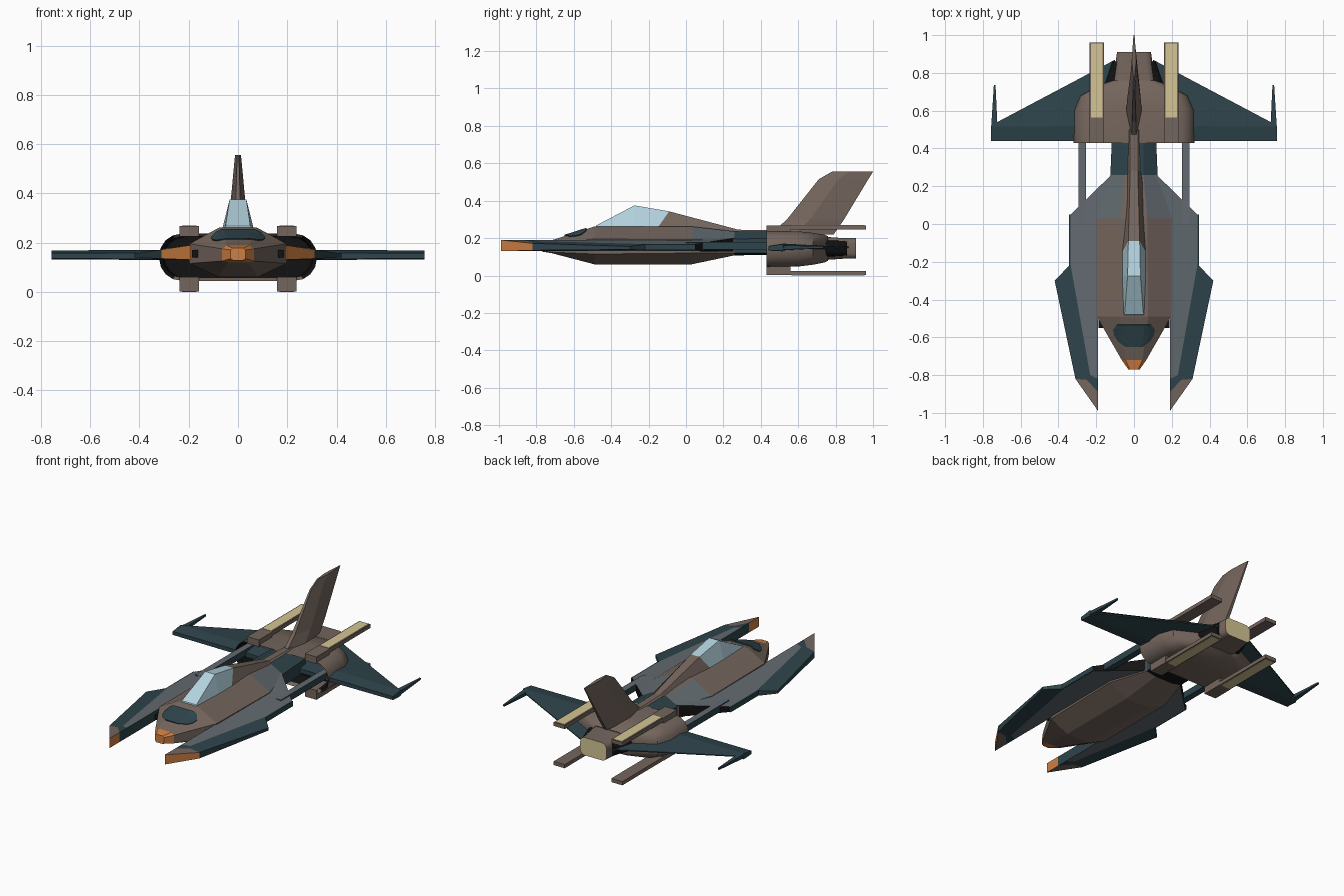
import bpy, bmesh, math
from mathutils import Vector
from mathutils.bvhtree import BVHTree

if "Cube" in bpy.data.objects:
    bpy.data.objects.remove(bpy.data.objects["Cube"])

COLOURS = {
    "brown_hull": (0.175, 0.132, 0.11), "slate_panel": (0.122, 0.144, 0.16),
    "dark_teal": (0.027, 0.058, 0.07), "cream": (0.66, 0.56, 0.30),
    "pale_glass": (0.46, 0.66, 0.745), "copper": (0.62, 0.21, 0.055),
    "black": (0.006, 0.006, 0.006),
}
NAMES = list(COLOURS)
BROWN, SLATE, TEAL, CREAM, GLASS, COPPER, BLACK = range(7)
for n, c in COLOURS.items():
    bpy.data.materials.new(n).diffuse_color = (*c, 1)


def finish(bm, name, rule, smooth=False):
    """Turn a bmesh into an object; rule gives the colour of each face."""
    bm.normal_update()
    bmesh.ops.recalc_face_normals(bm, faces=bm.faces[:])
    bm.normal_update()
    for f in bm.faces:
        f.material_index = rule(f.calc_center_median(), f.normal) if callable(rule) else rule
    me = bpy.data.meshes.new(name)
    bm.to_mesh(me)
    bm.free()
    for n in NAMES:
        me.materials.append(bpy.data.materials[n])
    ob = bpy.data.objects.new(name, me)
    bpy.context.collection.objects.link(ob)
    if smooth:
        bpy.ops.object.select_all(action='DESELECT')
        ob.select_set(True)
        bpy.context.view_layer.objects.active = ob
        bpy.ops.object.shade_smooth_by_angle(angle=math.radians(32))
    return ob


def loft(rings):
    """Skin a list of point rings and cap both ends."""
    bm = bmesh.new()
    vs = [[bm.verts.new(p) for p in r] for r in rings]
    n = len(vs[0])
    for a, b in zip(vs, vs[1:]):
        for i in range(n):
            bm.faces.new((a[i], a[(i + 1) % n], b[(i + 1) % n], b[i]))
    bm.faces.new(vs[0])
    bm.faces.new(vs[-1])
    return bm


def pair(name, rings, rule, smooth=False):
    """Build a loft on both sides of the craft."""
    for s, side in ((1, "right"), (-1, "left")):
        finish(loft([[(s * x, y, z) for x, y, z in r] for r in rings]), f"{name}_{side}", rule, smooth)


def box(x0, x1, y0, y1, z0, z1):
    return [[(x0, y, z0), (x1, y, z0), (x1, y, z1), (x0, y, z1)] for y in (y0, y1)]


def rounded(y, w, zb, zt, r, seg=4):
    """Rounded rectangle section."""
    zc, h = (zb + zt) / 2, (zt - zb) / 2
    pts = []
    for q, (sx, sz) in enumerate(((1, 1), (-1, 1), (-1, -1), (1, -1))):
        for k in range(seg + 1):
            a = math.pi / 2 * (q + k / seg)
            pts.append((sx * (w - r) + r * math.cos(a), y, zc + sz * (h - r) + r * math.sin(a)))
    return pts


# Fuselage: y, top half width, top z, side half width, upper z, lower z, bottom half width, bottom z
SECTIONS = [
    (-0.77, .022, .178, .03, .17, .135, .02, .128),
    (-0.72, .045, .188, .065, .175, .125, .04, .12),
    (-0.49, .075, .262, .197, .195, .115, .08, .06),
    (0.03, .07, .262, .20, .192, .12, .08, .06),
    (0.26, .05, .236, .125, .195, .12, .06, .108),
    (0.50, .05, .234, .115, .20, .12, .06, .11),
]
rings = []
for y, a, zt, b, zu, zl, c, zb in SECTIONS:
    half = [(a, zt), (b, zu), (b, zl), (c, zb)]
    rings.append([(x, y, z) for x, z in half] + [(-x, y, z) for x, z in reversed(half)])


def body_rule(c, n):
    if c.y < -0.73:
        return COPPER
    if c.y > 0.26:
        return BLACK if n.z < -0.2 else TEAL
    return SLATE if c.y > 0.1 and abs(c.x) > 0.05 and n.z > 0.1 else BROWN


bm = loft(rings)
tree = BVHTree.FromBMesh(bm)
finish(bm, "fuselage", body_rule)

# Teal hood plate laid on the nose
bm = bmesh.new()
outline = [(-.6, .0), (-.645, .045), (-.61, .09), (-.565, .115), (-.535, .1)]
rows = []
for y, w in ((-.65, .045), (-.62, .085), (-.59, .103), (-.56, .11), (-.533, .09)):
    row = []
    for k in range(9):
        hit = tree.ray_cast(Vector((w * (k / 4 - 1), y, 1)), Vector((0, 0, -1)))[0]
        row.append(bm.verts.new(hit + Vector((0, 0, .004))))
    rows.append(row)
for a, b in zip(rows, rows[1:]):
    for k in range(8):
        bm.faces.new((a[k], a[k + 1], b[k + 1], b[k]))
hood = finish(bm, "nose_hood_plate", TEAL)
mod = hood.modifiers.new("thickness", 'SOLIDIFY')
mod.thickness, mod.offset = 0.006, 0

# Canopy and spine: top y, top half width, top z, base y, base half width
SPINE = [
    (-.48, .05, .268, -.485, .055), (-.275, .034, .375, -.28, .063), (-.09, .03, .343, -.15, .063),
    (.28, .02, .245, .28, .045), (.50, .02, .241, .50, .04),
]
finish(loft([[(w, y, z), (b, yb, .225), (-b, yb, .225), (-w, y, z)] if i > 2 else
             [(w, y, z), (b, yb, .258), (-b, yb, .258), (-w, y, z)]
             for i, (y, w, z, yb, b) in enumerate(SPINE)]),
       "canopy_and_spine", lambda c, n: GLASS if c.y < -0.1 else BROWN)


# Side plates and forward prongs; their faces thin towards the outside
def plate(pts):
    return [[(x, y, .13 + .04 * (x - .19)) for x, y in pts],
            [(x, y, .19 - .15 * (x - .19)) for x, y in pts]]


pair("side_plate", plate([(.10, -.45), (.19, -.48), (.19, -.82), (.232, -.80), (.335, -.22),
                          (.335, .05), (.12, .26), (.10, .26)]),
     lambda c, n: SLATE if abs(n.z) > .5 else BLACK if n.y > .5 else TEAL)
pair("prong_edge", plate([(.19, -.82), (.19, -.89), (.25, -.825), (.31, -.82), (.42, -.30),
                          (.343, -.22), (.343, .05), (.335, .05), (.335, -.22), (.232, -.80)]), TEAL)
pair("prong_tip", plate([(.19, -.89), (.19, -.99), (.31, -.82), (.25, -.825)]),
     lambda c, n: BROWN if abs(n.z) > .5 else COPPER)
pair("prong_vent", box(.14, .187, -.55, -.45, .14, .17), BLACK)

# Rods joining the plates to the engine block
pair("link_rod", box(.255, .295, .0, .56, .14, .18), lambda c, n: SLATE if n.z > .5 else TEAL)

# Engine block with a hollow black intake
HULL = [(.56, .30, .06, .222, .08), (.45, .305, .058, .224, .08), (.43, .32, .045, .236, .09),
        (.60, .32, .048, .236, .09), (.68, .285, .058, .228, .08), (.74, .17, .07, .218, .06),
        (.76, .12, .08, .21, .05)]
finish(loft([rounded(*h) for h in HULL]), "engine_block",
       lambda c, n: BLACK if c.y < .57 and abs(c.x) < .311 and .055 < c.z < .2255 and
       (n.y < -.9 and c.y > .5 or n.dot(Vector((c.x, 0, c.z - .14))) < 0) else BROWN, True)

# Black rear recess and exhaust nozzle
finish(loft([rounded(.70, .17, .10, .19, .04), rounded(.86, .115, .105, .185, .035)]), "rear_recess", BLACK, True)
finish(loft([rounded(.70, .12, .08, .21, .04), rounded(.84, .10, .09, .20, .035), rounded(.91, .09, .09, .20, .03)]),
       "exhaust_nozzle", lambda c, n: CREAM if n.y > .9 else BROWN, True)

# Four long pods with cream outer panels
for label, z0, z1, face in (("upper", .225, .252, 1), ("lower", .022, .06, -1)):
    far, thick = (.268, .245) if face > 0 else (.002, .025)
    pair(f"{label}_pod", box(.158, .238, .43, .56, min(z0, far), max(z1, far)), BROWN)
    pair(f"{label}_pod_rail", box(.160, .236, .56, .962, min(far, thick), max(far, thick)), BROWN)
    p = far
    pair(f"{label}_pod_panel", box(.168, .228, .565, .955, p - .002, p + .002), CREAM)

# Main wings: x, leading y, ridge y, trailing y, half thickness
WING = [(.10, .44, .52, .87, .022), (.757, .44, .515, .522, .018)]
pair("wing", [[(x, a, .15 - t * .8), (x, b, .15 - t), (x, c, .148), (x, c, .154),
               (x, b, .15 + t), (x, a, .15 + t * .4)] for x, a, b, c, t in WING], TEAL)
pair("wingtip_spike", [[(.722, .5, .138), (.757, .5, .138), (.757, .5, .162), (.722, .5, .162)],
                       [(.733, .735, .146), (.742, .735, .146), (.742, .735, .156), (.733, .735, .156)]], TEAL)

# Tail fin: leading y, trailing y, z, half thickness; diamond-like sections
FIN = [(.45, .79, .22, .042), (.54, .845, .30, .036), (.71, .975, .515, .016), (.78, 1.0, .555, .012)]
finish(loft([[(0.3 * t, a, z), (t, a + .4 * (b - a), z), (.25 * t, b, z),
              (-.25 * t, b, z), (-t, a + .4 * (b - a), z), (-.3 * t, a, z)] for a, b, z, t in FIN]),
       "tail_fin", BROWN)

for m in bpy.data.materials:
    if m.users and not m.is_grease_pencil:
        m.use_nodes = True
        m.node_tree.nodes["Principled BSDF"].inputs["Base Color"].default_value = m.diffuse_color
